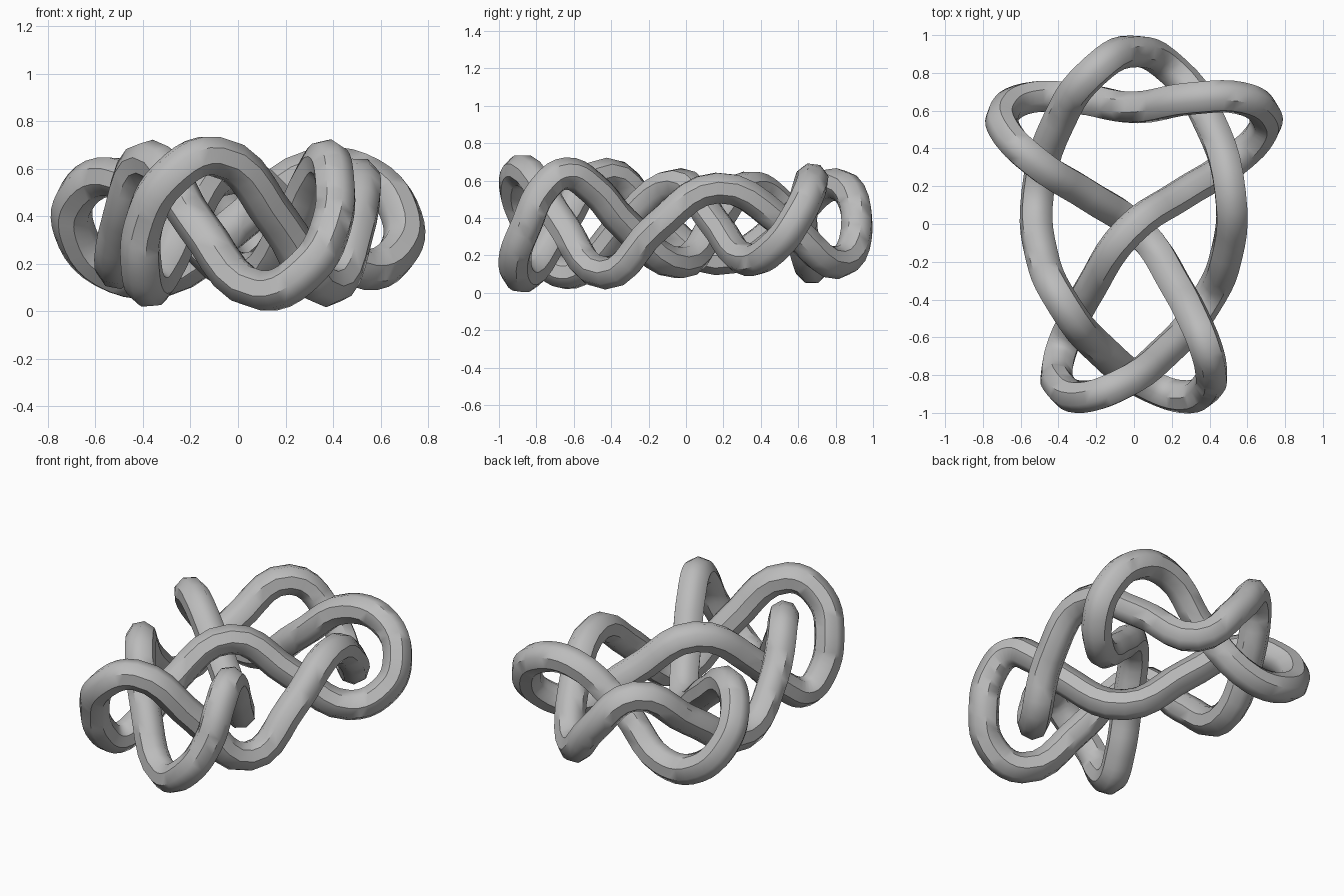
import bpy
from math import radians

if "Cube" in bpy.data.objects:
    bpy.data.objects.remove(bpy.data.objects["Cube"])

MID = 0.37        # height of the symmetry axis
RADIUS = 0.088    # tube radius

# Half of the centreline, from the back lobe to the middle of the cross strand
half = [
    (0.00, 0.914, 0.37), (-0.21, 0.81, 0.58), (-0.40, 0.54, 0.38),
    (-0.51, 0.165, 0.18), (-0.49, -0.16, 0.39), (-0.37, -0.43, 0.635),
    (-0.17, -0.67, 0.36), (0.10, -0.865, 0.087), (0.29, -0.915, 0.18),
    (0.395, -0.85, 0.37), (0.407, -0.765, 0.55), (0.377, -0.645, 0.637),
    (0.315, -0.50, 0.56), (0.23, -0.34, 0.38), (0.03, -0.04, 0.16),
    (-0.25, 0.155, 0.37), (-0.53, 0.335, 0.565), (-0.68, 0.49, 0.48),
    (-0.688, 0.59, 0.34), (-0.56, 0.667, 0.18), (-0.31, 0.665, 0.145),
    (0.00, 0.617, 0.37),
]
# The other half is the first one turned half round the y axis
path = half + [(-x, y, 2 * MID - z) for x, y, z in reversed(half[1:-1])]

# Closed eight-sided tube along the path
curve = bpy.data.curves.new("knotted_tube", "CURVE")
curve.dimensions = "3D"
curve.resolution_u = 5
curve.bevel_depth = RADIUS
curve.bevel_resolution = 2
curve.twist_mode = "MINIMUM"
spline = curve.splines.new("BEZIER")
spline.bezier_points.add(len(path) - 1)
for point, co in zip(spline.bezier_points, path):
    point.co = co
    point.handle_left_type = point.handle_right_type = "AUTO"
spline.use_cyclic_u = True

tube = bpy.data.objects.new("knotted_tube", curve)
bpy.context.collection.objects.link(tube)
bpy.ops.object.select_all(action="DESELECT")
tube.select_set(True)
bpy.context.view_layer.objects.active = tube
bpy.ops.object.convert(target="MESH")
tube = bpy.context.object

# Plain grey material
grey = bpy.data.materials.new("grey")
grey.use_nodes = True
colour = (0.5, 0.5, 0.5, 1)
grey.diffuse_color = colour
grey.node_tree.nodes["Principled BSDF"].inputs["Base Color"].default_value = colour
tube.data.materials.clear()
tube.data.materials.append(grey)
bpy.ops.object.shade_smooth_by_angle(angle=radians(45))
